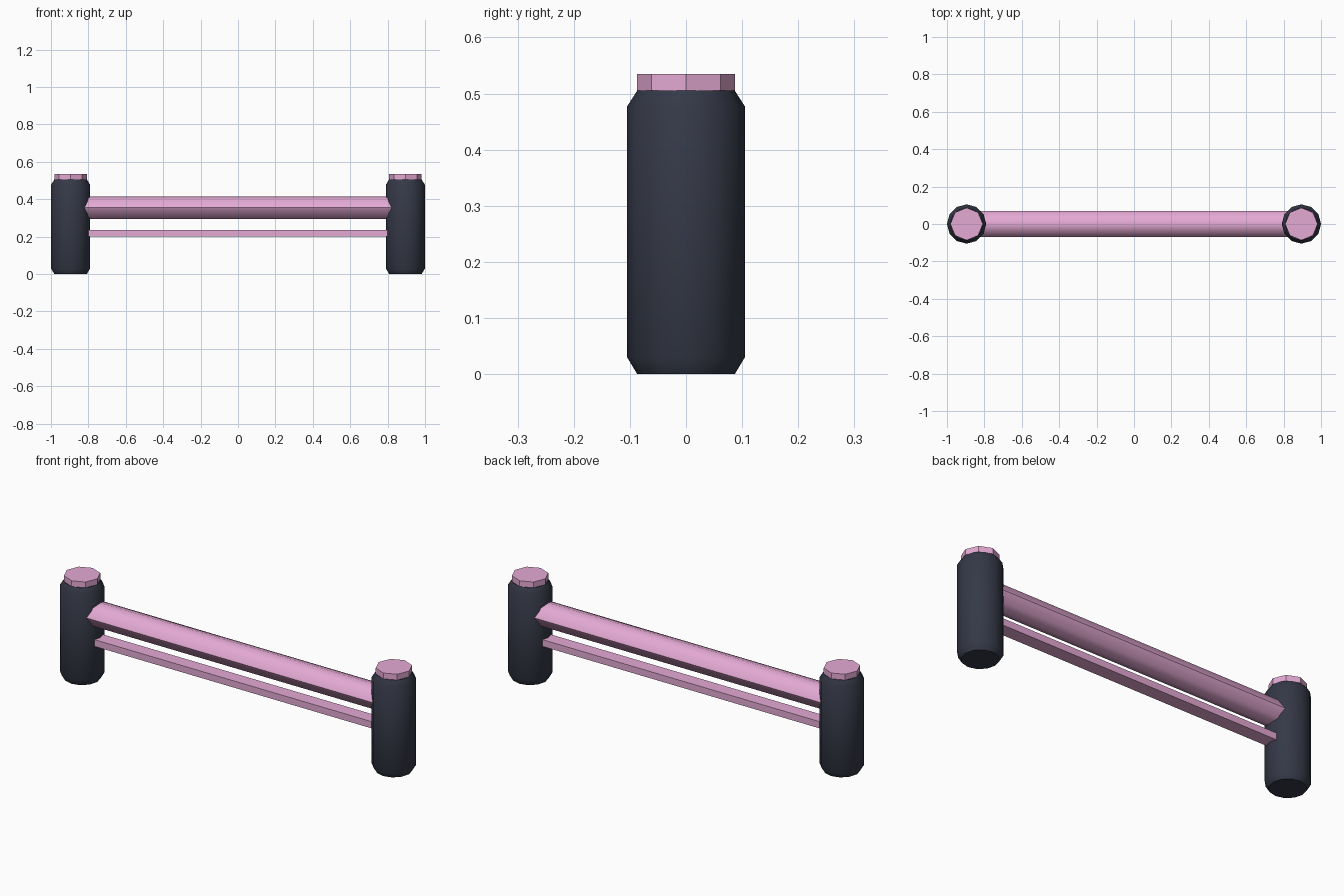
import bpy, bmesh, math

if "Cube" in bpy.data.objects:
    bpy.data.objects.remove(bpy.data.objects["Cube"])

def material(name, rgb):
    m = bpy.data.materials.new(name)
    m.diffuse_color = (*rgb, 1)
    m.use_nodes = True
    m.node_tree.nodes["Principled BSDF"].inputs["Base Color"].default_value = m.diffuse_color
    return m

PINK = material("pink_paint", (0.78, 0.40, 0.66))
DARK = material("dark_rubber", (0.035, 0.04, 0.062))

def finish(name, bm, mat, angle=None):
    bmesh.ops.recalc_face_normals(bm, faces=bm.faces)
    me = bpy.data.meshes.new(name)
    bm.to_mesh(me)
    bm.free()
    ob = bpy.data.objects.new(name, me)
    bpy.context.collection.objects.link(ob)
    me.materials.append(mat)
    if angle:
        bpy.ops.object.select_all(action='DESELECT')
        ob.select_set(True)
        bpy.context.view_layer.objects.active = ob
        bpy.ops.object.shade_smooth_by_angle(angle=math.radians(angle))
    return ob

def loft(rings):
    """Skin equal-length rings of points and close both ends."""
    bm = bmesh.new()
    vs = [[bm.verts.new(p) for p in r] for r in rings]
    n = len(vs[0])
    for a, b in zip(vs, vs[1:]):
        for i in range(n):
            j = (i + 1) % n
            bm.faces.new((a[i], a[j], b[j], b[i]))
    bm.faces.new(vs[0])
    bm.faces.new(vs[-1])
    return bm

def turned(cx, profile, sides):
    """Upright turned part from (radius, z) pairs."""
    return loft([[(cx + r * math.cos(2 * math.pi * i / sides),
                   r * math.sin(2 * math.pi * i / sides), z)
                  for i in range(sides)] for r, z in profile])

def rail(section, half):
    """Rail along x from a (y, z) cross-section."""
    return loft([[(x, y, z) for y, z in section] for x in (-half, half)])

# chamfered end posts with octagonal caps
for side, s in (("left", -1), ("right", 1)):
    cx = 0.895 * s
    finish(side + "_post", turned(cx, [(0.087, 0), (0.105, 0.03),
           (0.105, 0.477), (0.087, 0.505)], 12), DARK, 32)
    finish(side + "_cap", turned(cx, [(0.087, 0.505), (0.087, 0.535)], 8), PINK)

# thick upper rail, creased along its front and back
zc, d = 0.355, 0.046
section = [(0.07, zc), (d, zc + d), (0, zc + 0.06), (-d, zc + d),
           (-0.07, zc), (-d, zc - d), (0, zc - 0.06), (d, zc - d)]
finish("upper_rail", rail(section, 0.82), PINK, 50)

# slim lower rail
finish("lower_rail", rail([(-0.035, 0.2), (0.035, 0.2),
       (0.035, 0.235), (-0.035, 0.235)], 0.82), PINK)
